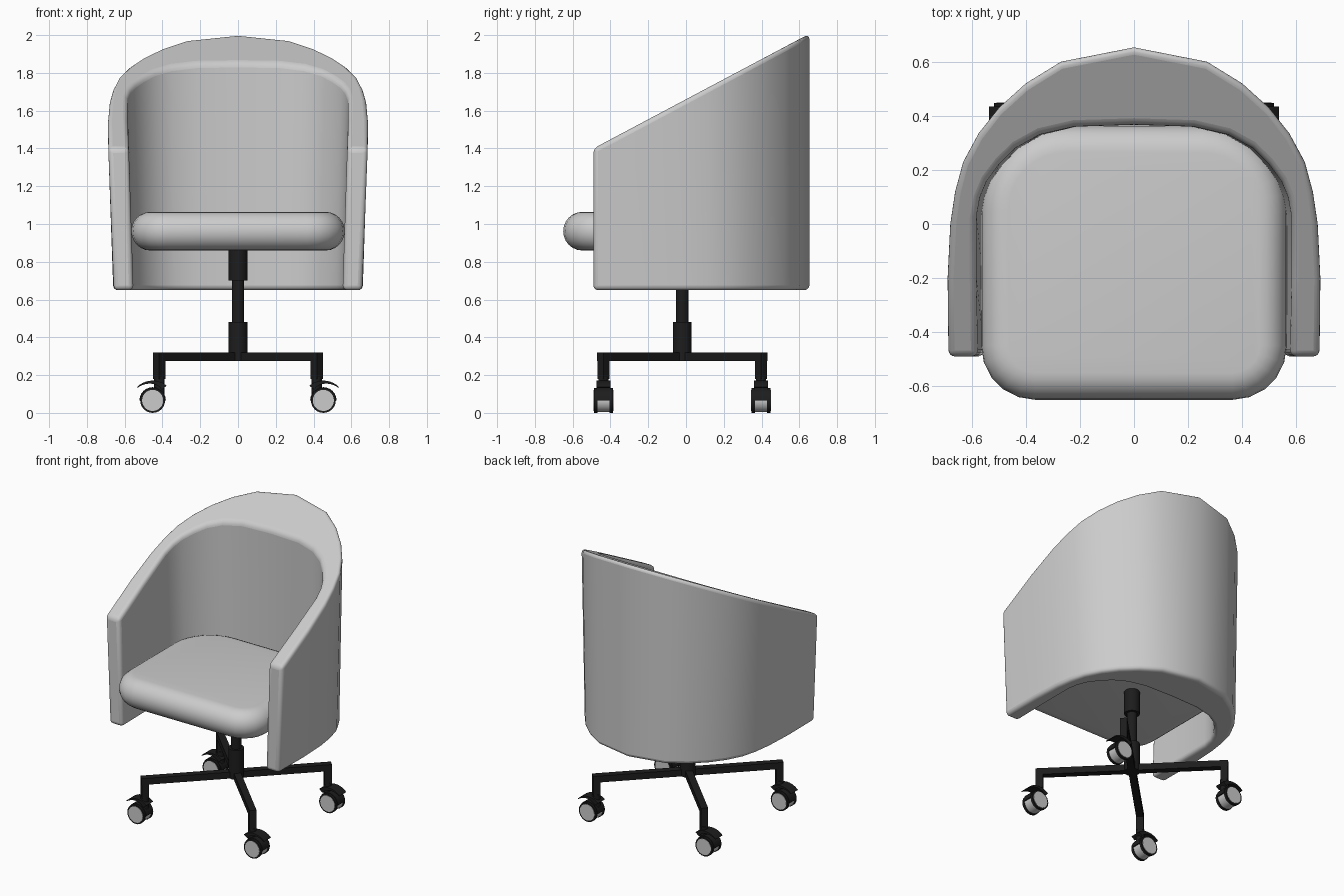
import bpy, bmesh, math
from math import sin, cos, pi, radians

if "Cube" in bpy.data.objects:
    bpy.data.objects.remove(bpy.data.objects["Cube"])

black = bpy.data.materials.new("black_metal")
black.diffuse_color = (0.012, 0.012, 0.012, 1)
black.use_nodes = True
black.node_tree.nodes["Principled BSDF"].inputs["Base Color"].default_value = black.diffuse_color


def finish(ob, mat=None, angle=40):
    if mat:
        ob.data.materials.append(mat)
    bpy.ops.object.select_all(action='DESELECT')
    ob.select_set(True)
    bpy.context.view_layer.objects.active = ob
    bpy.ops.object.shade_smooth_by_angle(angle=radians(angle))
    return ob


def loft(name, rings, mat=None, bevel=0, caps=True):
    """Join closed rings of equal length into one skinned solid."""
    bm = bmesh.new()
    vr = [[bm.verts.new(p) for p in r] for r in rings]
    n = len(vr[0])
    for a, b in zip(vr, vr[1:]):
        for i in range(n):
            j = (i + 1) % n
            bm.faces.new((a[i], a[j], b[j], b[i]))
    if caps:
        bm.faces.new(vr[0])
        bm.faces.new(vr[-1])
    bmesh.ops.recalc_face_normals(bm, faces=bm.faces)
    me = bpy.data.meshes.new(name)
    bm.to_mesh(me)
    bm.free()
    ob = bpy.data.objects.new(name, me)
    bpy.context.collection.objects.link(ob)
    finish(ob, mat)
    if bevel:
        m = ob.modifiers.new("bevel", 'BEVEL')
        m.width, m.segments = bevel, 4
        m.limit_method, m.angle_limit = 'ANGLE', radians(40)
    return ob


def prism(name, pts, y, width, mat=None):
    """Extrude an x-z outline along y."""
    return loft(name, [[(px, y + s * width / 2, pz) for px, pz in pts] for s in (-1, 1)], mat)


def cyl(name, r, loc, depth, mat=None, axis='Z', n=24):
    rot = (pi / 2, 0, 0) if axis == 'Y' else (0, 0, 0)
    bpy.ops.mesh.primitive_cylinder_add(vertices=n, radius=r, depth=depth, location=loc, rotation=rot)
    bpy.context.object.name = name
    return finish(bpy.context.object, mat)


def box(name, size, loc, mat, rz=0):
    bpy.ops.mesh.primitive_cube_add(size=1, location=loc, rotation=(0, 0, rz))
    ob = bpy.context.object
    ob.name, ob.scale = name, size
    ob.data.materials.append(mat)
    return ob


# Tub shell: U-shaped wall, sloped top, slightly narrower at the bottom
outer = [(.687, -.49), (.69, -.2), (.68, 0), (.662, .12), (.632, .23), (.575, .335),
         (.50, .43), (.40, .52), (.27, .60), (0, .653)]
inner = [(.578, -.49), (.583, -.2), (.583, .03), (.57, .1), (.545, .16), (.50, .22),
         (.44, .28), (.35, .33), (.22, .36), (0, .367)]


def full(half):
    return half + [(-x, y) for x, y in half[-2::-1]]


rings = []
for (ox, oy), (ix, iy) in zip(full(outer), full(inner)):
    def top(y):
        return 1.4 + .531 * (y + .49)
    k = .957
    rings.append([(ox * k, oy, .65), (ox, oy, top(oy)), (ix, iy, top(iy)), (ix * k, iy, .65)])
loft("tub_shell", rings, bevel=.025)


# Seat cushion: rounded outline with a fully rounded edge
def outline(inset, z):
    pts = []
    for cx, cy, r, a0, n in ((.25, .05, .315, 0, 8), (-.25, .05, .315, 90, 8),
                             (-.365, -.45, .2, 180, 5), (.365, -.45, .2, 270, 5)):
        for i in range(n + 1):
            a = radians(a0 + 90 * i / n)
            pts.append((cx + (r - inset) * cos(a), cy + (r - inset) * sin(a), z))
    return pts


angles = [radians(-90 + 15 * i) for i in range(13)]
loft("seat_cushion", [outline(.1 * (1 - cos(a)), .962 + .102 * sin(a)) for a in angles])

# Central column
YC = -.02
for name, r, z0, z1 in (("column_upper_sleeve", .05, .70, .88),
                        ("column_rod", .033, .45, .72),
                        ("column_lower_sleeve", .05, .275, .48)):
    cyl(name, r, (0, YC, (z0 + z1) / 2), z1 - z0, black)

# Four diagonal legs with casters
for sx in (-1, 1):
    for sy in (-1, 1):
        a = math.atan2(sy, sx)
        tag = ("front" if sy < 0 else "back") + ("_right" if sx > 0 else "_left")
        box("leg_" + tag, (.614, .046, .045), (.307 * cos(a), YC + .307 * sin(a), .2975), black, a)
        px, py = sx * .417, YC + sy * .417
        box("leg_post_" + tag, (.046, .046, .14), (px, py, .25), black, a)
        cyl("caster_stem_" + tag, .027, (px, py, .145), .09, black)
        # wheel: pale core, black tyres, pale hub discs
        wx, wz = sx * .452, .066
        cyl("wheel_core_" + tag, .062, (wx, py, wz), .07, None, 'Y')
        for s in (-1, 1):
            cyl("tyre_" + tag, .066, (wx, py + s * .041, wz), .018, black, 'Y')
            cyl("hub_disc_" + tag, .056, (wx, py + s * .050, wz), .004, None, 'Y')
        # hood over the upper half of the wheel
        hood = [(wx + .07 * cos(pi * i / 12), wz + .07 * sin(pi * i / 12)) for i in range(13)]
        prism("caster_hood_" + tag, hood, py, .072, black)
        # crescent fender, pointed at its outer end
        up = [radians(42 + 10 * i) for i in range(10)]
        fen = [(wx + sx * .112 * cos(t), wz + .105 * sin(t)) for t in up]
        fen += [(wx + sx * (.108 - .004 * i) * cos(t), wz + (.100 - .0025 * i) * sin(t))
                for i, t in reversed(list(enumerate(up)))]
        prism("caster_fender_" + tag, fen, py, .075, black)
